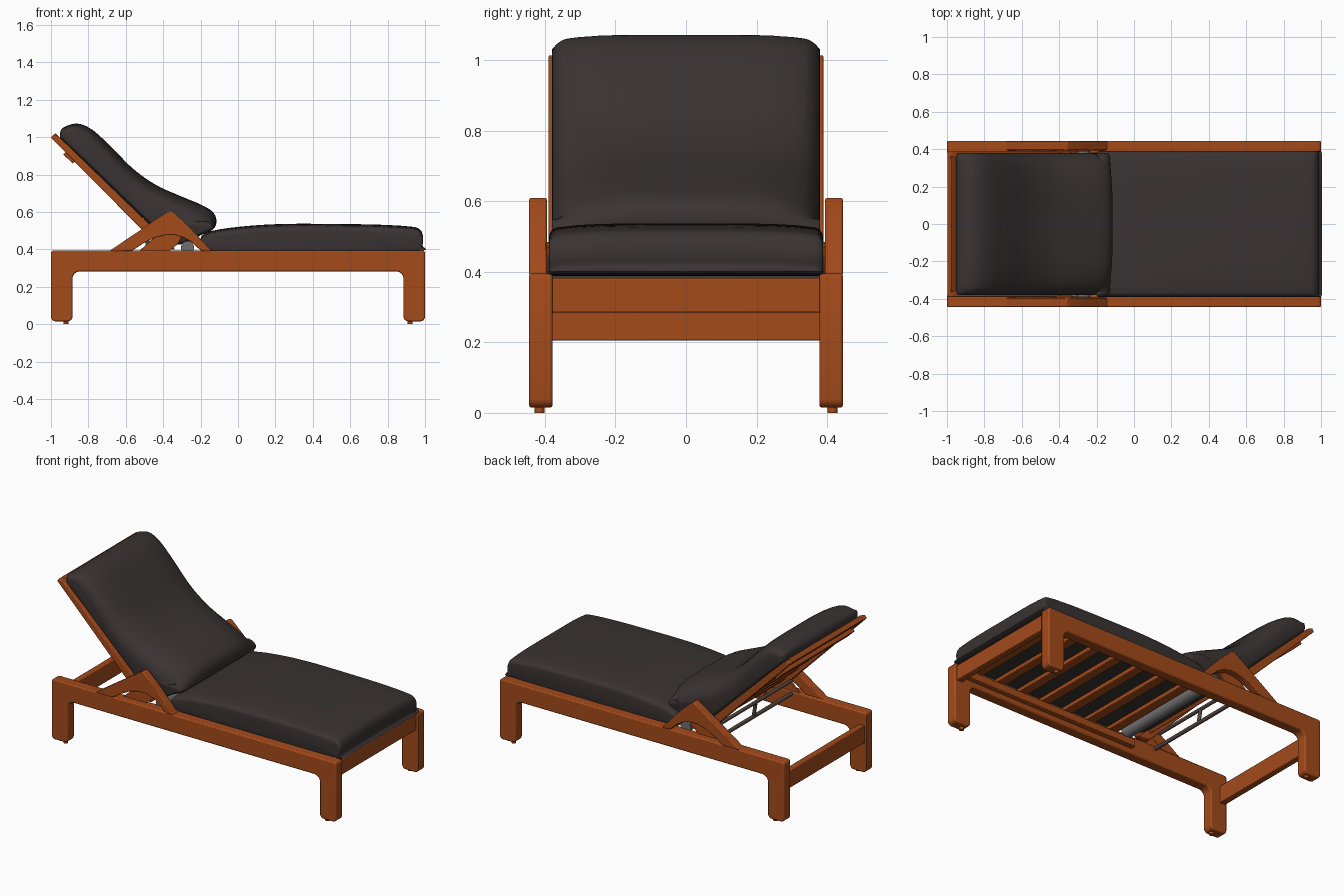
import bpy, bmesh, math
from mathutils import Vector

if "Cube" in bpy.data.objects:
    bpy.data.objects.remove(bpy.data.objects["Cube"])


def material(name, rgb):
    m = bpy.data.materials.new(name)
    m.diffuse_color = (*rgb, 1)
    m.use_nodes = True
    m.node_tree.nodes["Principled BSDF"].inputs["Base Color"].default_value = m.diffuse_color
    return m


WOOD = material("warm wood", (0.37, 0.07, 0.011))
FABRIC = material("charcoal fabric", (0.042, 0.033, 0.033))
METAL = material("grey metal", (0.16, 0.16, 0.16))
DARK = material("dark bronze", (0.09, 0.06, 0.05))


def finish(bm, name, mat, bevel=0, smooth=35):
    bmesh.ops.recalc_face_normals(bm, faces=bm.faces)
    me = bpy.data.meshes.new(name)
    bm.to_mesh(me)
    bm.free()
    me.materials.append(mat)
    ob = bpy.data.objects.new(name, me)
    bpy.context.collection.objects.link(ob)
    if bevel:
        mod = ob.modifiers.new("bevel", 'BEVEL')
        mod.width, mod.segments, mod.limit_method = bevel, 2, 'ANGLE'
        mod.angle_limit = math.radians(40)
    bpy.ops.object.select_all(action='DESELECT')
    bpy.context.view_layer.objects.active = ob
    ob.select_set(True)
    bpy.ops.object.shade_smooth_by_angle(angle=math.radians(smooth))
    return ob


def prism(name, pts, y0, y1, mat=WOOD, bevel=0.005):
    """Extrude an xz outline from y0 to y1."""
    bm = bmesh.new()
    face = bm.faces.new([bm.verts.new((x, y0, z)) for x, z in pts])
    ext = bmesh.ops.extrude_face_region(bm, geom=[face])
    moved = [v for v in ext["geom"] if isinstance(v, bmesh.types.BMVert)]
    bmesh.ops.translate(bm, verts=moved, vec=(0, y1 - y0, 0))
    return finish(bm, name, mat, bevel)


def box(name, x0, x1, y0, y1, z0, z1, mat=WOOD, bevel=0.004):
    return prism(name, [(x0, z0), (x1, z0), (x1, z1), (x0, z1)], y0, y1, mat, bevel)


def rod(name, a, b, r, mat=METAL):
    a, b = Vector(a), Vector(b)
    bm = bmesh.new()
    bmesh.ops.create_cone(bm, cap_ends=True, segments=20, radius1=r, radius2=r,
                          depth=(b - a).length)
    rot = (b - a).to_track_quat('Z', 'Y').to_matrix()
    bmesh.ops.rotate(bm, verts=bm.verts, matrix=rot)
    bmesh.ops.translate(bm, verts=bm.verts, vec=(a + b) / 2)
    return finish(bm, name, mat)


def arc(cx, cz, r, a0, a1, n=6):
    return [(cx + r * math.cos(math.radians(a0 + (a1 - a0) * i / n)),
             cz + r * math.sin(math.radians(a0 + (a1 - a0) * i / n))) for i in range(n + 1)]


def spline(pts, n=5):
    """Closed smooth curve through the points."""
    out, k = [], len(pts)
    for i in range(k):
        p = [Vector(pts[(i + j - 1) % k]) for j in range(4)]
        for s in range(n):
            t = s / n
            out.append(0.5 * (2 * p[1] + (p[2] - p[0]) * t
                              + (2 * p[0] - 5 * p[1] + 4 * p[2] - p[3]) * t * t
                              + (3 * p[1] - p[0] - 3 * p[2] + p[3]) * t ** 3))
    return out


def cushion(name, pts, half, r, crowns, top):
    """Loft a clockwise xz outline across y: rounded sides, crowned on the top side.
    The crown grows from crowns[0] at the low-x end to crowns[1] at the high-x end."""
    prof = spline(pts)
    n = len(prof)
    norm = []
    for i in range(n):
        d = (prof[(i + 1) % n] - prof[i - 1]).normalized()
        norm.append(Vector((d.y, -d.x)))          # inward for a clockwise outline
    top = Vector(top).normalized()
    weight = [max(0.0, -q.dot(top)) for q in norm]
    x0, x1 = min(p.x for p in prof), max(p.x for p in prof)
    side = [(half - r + r * math.sin(a), r * (1 - math.cos(a)))
            for a in [math.radians(90 - 15 * k) for k in range(7)]]
    rows = side + [(half * f, 0) for f in (0.8, 0.65, 0.5, 0.3, 0.1)]
    rows = [(-y, o) for y, o in rows] + [(y, o) for y, o in reversed(rows)]
    bm = bmesh.new()
    rings = []
    for y, off in rows:
        ring = []
        for p, q, w in zip(prof, norm, weight):
            crown = crowns[0] + (crowns[1] - crowns[0]) * (p.x - x0) / (x1 - x0)
            v = p + q * (off * (0.4 + 0.6 * w) + crown * w * abs(y / half) ** 5)
            ring.append(bm.verts.new((v.x, y, v.y)))
        rings.append(ring)
    for a, b in zip(rings, rings[1:]):
        for i in range(n):
            j = (i + 1) % n
            bm.faces.new((a[i], a[j], b[j], b[i]))
    bm.faces.new(rings[0])
    bm.faces.new(rings[-1])
    return finish(bm, name, FABRIC, smooth=60)


# Side frames: rail with a leg at each end, rounded inner corners
half_outline = ([(0, 0.282)] + arc(0.845, 0.242, 0.04, 90, 0)
                + arc(0.91, 0.04, 0.025, 180, 270, 4) + arc(0.975, 0.04, 0.025, 270, 360, 4)
                + arc(0.985, 0.38, 0.015, 0, 90, 3))
frame = half_outline + [(-x, z) for x, z in reversed(half_outline[1:])]

# Triangular arm bracket with an arched opening
bracket = [(-0.69, 0.39), (-0.375, 0.602), (-0.36, 0.61), (-0.345, 0.6), (-0.27, 0.53),
           (-0.14, 0.39), (-0.195, 0.39), (-0.25, 0.44), (-0.29, 0.462), (-0.34, 0.477),
           (-0.39, 0.476), (-0.45, 0.46), (-0.51, 0.43), (-0.57, 0.39)]

# Reclining back rail, and the pivot plate behind the arched opening
back_rail = [(-1.0, 0.997), (-0.985, 1.015), (-0.96, 1.005), (-0.335, 0.4), (-0.41, 0.4)]
pivot_plate = [(-0.53, 0.39), (-0.44, 0.47), (-0.36, 0.485), (-0.3, 0.47), (-0.32, 0.43),
               (-0.37, 0.39)]

for s, tag in ((1, "left"), (-1, "right")):
    prism("side_frame_" + tag, frame, s * 0.378, s * 0.445, bevel=0.007)
    prism("arm_bracket_" + tag, bracket, s * 0.394, s * 0.445)
    prism("back_rail_" + tag, back_rail, s * 0.35, s * 0.39)
    prism("pivot_plate_" + tag, pivot_plate, s * 0.385, s * 0.4, bevel=0.002)
    box("slat_cleat_" + tag, -0.3, 0.95, s * 0.345, s * 0.385, 0.315, 0.36)
    for x in (-0.92, 0.92):
        rod("foot_pad_" + tag, (x, s * 0.415, 0), (x, s * 0.415, 0.03), 0.014, WOOD)

# End rails
box("front_end_rail", 0.945, 0.985, -0.385, 0.385, 0.285, 0.382)
box("rear_end_rail", -0.99, -0.95, -0.385, 0.385, 0.205, 0.315)

# Seat slats
for i in range(7):
    x = -0.17 + i * 0.165
    box("seat_slat", x, x + 0.06, -0.38, 0.38, 0.36, 0.385)

# Back slats and top cross bar, laid along the reclining slope
along = Vector((0.716, -0.698))
up = Vector((0.698, 0.716))


def back_board(name, start, length, low, high):
    o = Vector((-1.0, 0.997)) + along * start
    pts = [o + up * low, o + along * length + up * low,
           o + along * length + up * high, o + up * high]
    prism(name, [tuple(p) for p in pts], -0.36, 0.36, bevel=0.003)


back_board("back_top_bar", 0.0, 0.075, 0.002, 0.034)
back_board("back_brace", 0.11, 0.07, -0.018, 0.01)
for i in range(6):
    back_board("back_slat", 0.12 + i * 0.125, 0.06, 0.012, 0.034)

# Pivot tube and prop stay
rod("pivot_tube", (-0.27, -0.39, 0.41), (-0.27, 0.39, 0.41), 0.035)
rod("stay_lower_bar", (-0.475, -0.39, 0.38), (-0.475, 0.39, 0.38), 0.012, DARK)
rod("stay_upper_bar", (-0.49, -0.36, 0.475), (-0.49, 0.36, 0.475), 0.011, DARK)
rod("stay_link", (-0.475, 0, 0.38), (-0.49, 0, 0.475), 0.011, DARK)

# Seat cushion
cushion("seat_cushion",
        [(-0.2, 0.43), (-0.19, 0.475), (-0.12, 0.503), (0.05, 0.525), (0.25, 0.536),
         (0.5, 0.536), (0.75, 0.532), (0.92, 0.522), (0.97, 0.508), (0.989, 0.47),
         (0.986, 0.42), (0.965, 0.392), (0.5, 0.388), (0.1, 0.388), (-0.16, 0.392)],
        0.389, 0.025, (0.015, 0.015), (0, 1))

# Back cushion
cushion("back_cushion",
        [(-0.953, 1.008), (-0.935, 1.05), (-0.86, 1.072), (-0.78, 1.04), (-0.68, 0.95),
         (-0.56, 0.83), (-0.44, 0.745), (-0.32, 0.69), (-0.2, 0.64), (-0.135, 0.6),
         (-0.115, 0.55), (-0.135, 0.505), (-0.2, 0.475), (-0.29, 0.43), (-0.375, 0.44),
         (-0.5, 0.56), (-0.65, 0.704), (-0.8, 0.849), (-0.93, 0.972)],
        0.38, 0.045, (0.02, 0.09), (0.6, 0.8))
